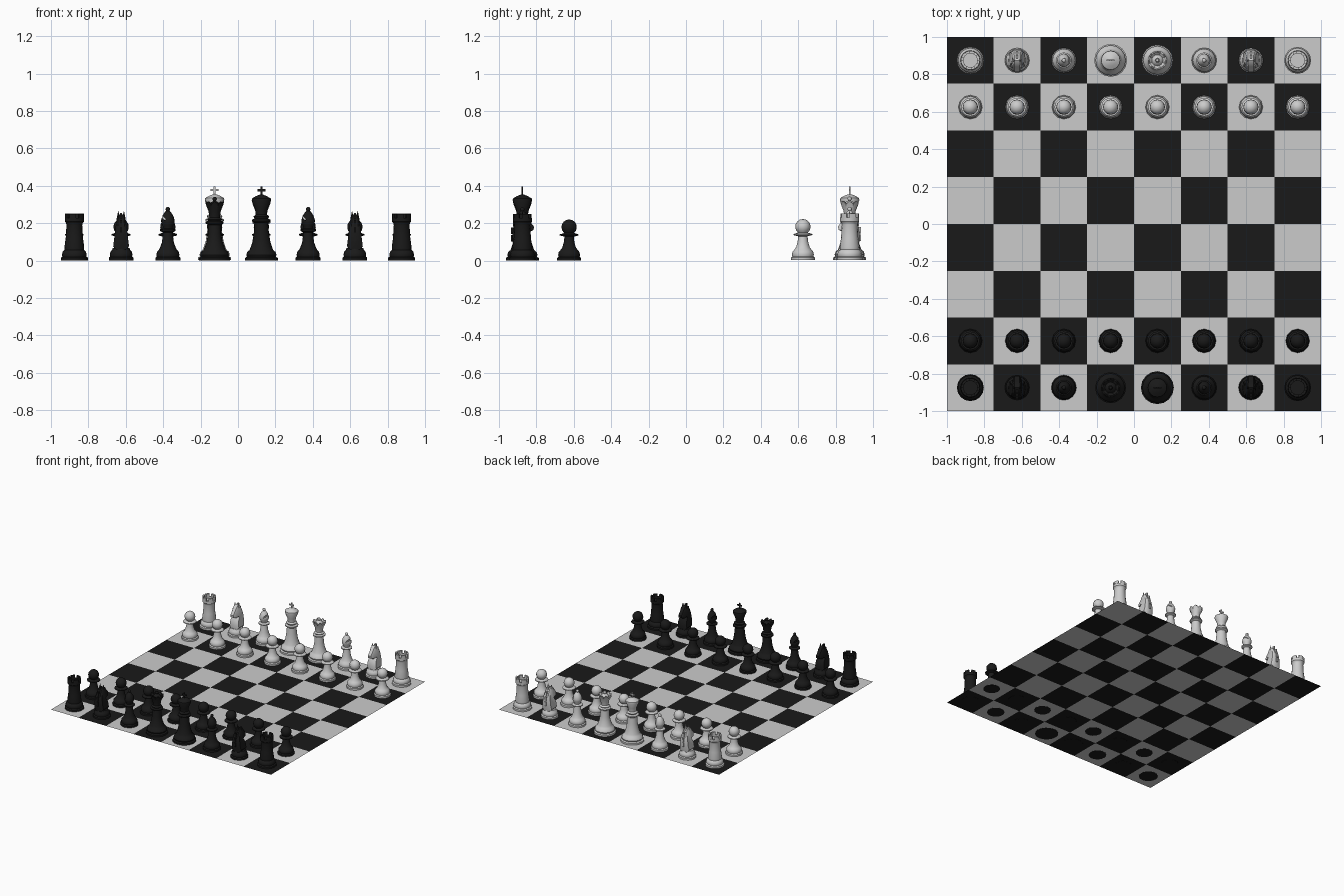
import bpy, bmesh
from math import sin, cos, pi, radians
from mathutils import Matrix, Vector

if "Cube" in bpy.data.objects:
    bpy.data.objects.remove(bpy.data.objects["Cube"])

SEG = 16
dark = bpy.data.materials.new("dark")
dark.diffuse_color = (0.01, 0.01, 0.01, 1)
dark.use_nodes = True
dark.node_tree.nodes["Principled BSDF"].inputs["Base Color"].default_value = dark.diffuse_color


def lathe(bm, profile, seg=SEG):
    """Turn (radius, height) points around z; radius 0 makes a pole."""
    rings = []
    for r, z in profile:
        n = 1 if r == 0 else seg
        rings.append([bm.verts.new((r * cos(2 * pi * i / seg), r * sin(2 * pi * i / seg), z))
                      for i in range(n)])
    for a, b in zip(rings, rings[1:]):
        for i in range(seg):
            j = (i + 1) % seg
            if len(a) == 1:
                bm.faces.new((a[0], b[j], b[i]))
            elif len(b) == 1:
                bm.faces.new((a[i], a[j], b[0]))
            else:
                bm.faces.new((a[i], a[j], b[j], b[i]))
    return rings


def box(bm, size, pos):
    bmesh.ops.create_cube(bm, size=1, matrix=Matrix.Translation(pos) @ Matrix.Diagonal((*size, 1)))


def foot(r):
    """Stepped round foot shared by all pieces."""
    return [(0, 0), (r, 0), (r, .014), (r * .88, .02), (r * .92, .03), (r * .86, .046), (r * .72, .056)]


def ball(r, z, start, steps=6):
    """Ball profile from angle start (degrees from below) up to its pole."""
    a = [radians(start + (180 - start) * i / steps) for i in range(steps)]
    return [(r * sin(t), z - r * cos(t)) for t in a] + [(0, z + r)]


def finish(bm, name):
    bmesh.ops.recalc_face_normals(bm, faces=bm.faces)
    me = bpy.data.meshes.new(name)
    bm.to_mesh(me)
    bm.free()
    ob = bpy.data.objects.new(name, me)
    bpy.context.collection.objects.link(ob)
    bpy.ops.object.select_all(action='DESELECT')
    bpy.context.view_layer.objects.active = ob
    ob.select_set(True)
    return ob


def pawn():
    bm = bmesh.new()
    lathe(bm, foot(.064) + [(.036, .07), (.028, .1), (.025, .128), (.05, .134), (.05, .14),
                            (.024, .148)] + ball(.041, .179, 40), 12)
    return finish(bm, "pawn")


def rook():
    bm = bmesh.new()
    lathe(bm, foot(.072) + [(.053, .07), (.046, .12), (.042, .19), (.044, .2), (.051, .208),
                            (.051, .228), (.037, .228), (.037, .215), (0, .215)])
    # battlements
    for k in range(6):
        pts = []
        for r in (.037, .051):
            for z in (.226, .25):
                pts.append([bm.verts.new((r * cos(t), r * sin(t), z))
                            for t in (radians(60 * k + d) for d in (0, 20, 40))])
        il, ih, ol, oh = pts
        for a, b in ((il, ih), (ih, oh), (oh, ol), (ol, il)):
            for i in (0, 1):
                bm.faces.new((a[i], a[i + 1], b[i + 1], b[i]))
        for i in (0, 2):
            bm.faces.new((il[i], ih[i], oh[i], ol[i]))
    return finish(bm, "rook")


def knight():
    bm = bmesh.new()
    lathe(bm, foot(.066) + [(.046, .064), (0, .064)])
    # horse head outline (y, z), facing +y
    outline = [(-.045, .058), (-.052, .1), (-.052, .15), (-.044, .195), (-.024, .232), (0, .245),
               (.02, .235), (.036, .212), (.062, .182), (.06, .163), (.044, .155), (.022, .168),
               (.012, .155), (.032, .125), (.042, .09), (.04, .058)]
    c = Vector((-.005, .15))
    loops = []
    for side, scale in ((-1, .8), (-.6, 1), (.6, 1), (1, .8)):
        ring = []
        for y, z in outline:
            w = .042 - .1 * (z - .058) if y < .03 or z < .13 else .022
            p = c + (Vector((y, z)) - c) * scale
            ring.append(bm.verts.new((side * w, p.x, p.y)))
        loops.append(ring)
    n = len(outline)
    for a, b in zip(loops, loops[1:]):
        for i in range(n):
            bm.faces.new((a[i], a[(i + 1) % n], b[(i + 1) % n], b[i]))
    bm.faces.new(loops[0])
    bm.faces.new(loops[-1])
    # ears
    for s in (-1, 1):
        bmesh.ops.create_cone(bm, segments=6, radius1=.011, radius2=0, depth=.045, cap_ends=True,
                              matrix=Matrix.Translation((s * .015, 0, .243)))
    # mane ridge tufts
    for y, z in ((-.05, .12), (-.05, .16), (-.04, .2), (-.018, .234)):
        box(bm, (.012, .02, .034), (0, y, z))
    return finish(bm, "knight")


def bishop():
    bm = bmesh.new()
    lathe(bm, foot(.067) + [(.042, .068), (.032, .095), (.025, .15), (.042, .158), (.042, .165),
                            (.024, .172), (.026, .182), (.035, .2), (.036, .215), (.029, .238),
                            (.016, .258), (.008, .265)] + ball(.012, .273, 45, 4))
    ob = finish(bm, "bishop")
    # slanted slit in the mitre
    bm = bmesh.new()
    box(bm, (.06, .1, .008), (0, 0, 0))
    cut = finish(bm, "slit_cutter")
    cut.location = (-.034, 0, .238)
    cut.rotation_euler = (0, radians(45), 0)
    cut.hide_render = True
    bpy.context.view_layer.update()
    mod = ob.modifiers.new("slit", 'BOOLEAN')
    mod.operation, mod.object, mod.solver = 'DIFFERENCE', cut, 'EXACT'
    bpy.ops.object.select_all(action='DESELECT')
    ob.select_set(True)
    bpy.context.view_layer.objects.active = ob
    bpy.ops.object.modifier_apply(modifier=mod.name)
    bpy.data.objects.remove(cut)
    return ob


def queen():
    bm = bmesh.new()
    rings = lathe(bm, foot(.083) + [(.054, .07), (.043, .1), (.036, .14), (.033, .19), (.048, .198),
                                    (.048, .206), (.034, .212), (.04, .22), (.028, .23), (.033, .265),
                                    (.051, .3), (.043, .3), (.03, .298), (.02, .312), (.008, .318)]
                  + ball(.012, .329, 40, 4))
    # coronet points
    for ring in rings[17:19]:
        for v in ring[::2]:
            v.co.z += .017
    return finish(bm, "queen")


def king():
    bm = bmesh.new()
    lathe(bm, foot(.088) + [(.058, .07), (.048, .1), (.04, .15), (.036, .2), (.05, .209), (.05, .218),
                            (.036, .225), (.042, .236), (.03, .246), (.033, .275), (.052, .322),
                            (.05, .332), (.03, .344), (.01, .352), (0, .353)])
    # cross
    box(bm, (.011, .007, .047), (0, 0, .3715))
    box(bm, (.042, .007, .011), (0, 0, .376))
    return finish(bm, "king")


# chequered board, one object per colour
for name, parity in (("light_squares", 0), ("dark_squares", 1)):
    bm = bmesh.new()
    for i in range(8):
        for j in range(8):
            if (i + j) % 2 == parity:
                x, y = -1 + i * .25, -1 + j * .25
                bm.faces.new([bm.verts.new((x + a, y + b, .001))
                              for a, b in ((0, 0), (.25, 0), (.25, .25), (0, .25))])
    ob = finish(bm, name)
    if parity:
        ob.data.materials.append(dark)

# one mesh of each kind, then placed for both sides
meshes = {}
for make in (pawn, rook, knight, bishop, queen, king):
    ob = make()
    bpy.ops.object.shade_smooth_by_angle(angle=radians(35))
    kind, me = ob.name, ob.data
    bpy.data.objects.remove(ob)
    me_dark = me.copy()
    me_dark.materials.append(dark)
    meshes[kind] = {"light": me, "dark": me_dark}

back_row = ["rook", "knight", "bishop", "queen", "king", "bishop", "knight", "rook"]
for side, s, z in (("dark", 1, 0), ("light", -1, .002)):
    for row, y in ((back_row, -.875), (["pawn"] * 8, -.625)):
        for i, kind in enumerate(row):
            ob = bpy.data.objects.new(f"{side}_{kind}_{i + 1}", meshes[kind][side])
            ob.location = (s * (-.875 + .25 * i), s * y, z)
            ob.rotation_euler.z = 0 if s == 1 else pi
            bpy.context.collection.objects.link(ob)
